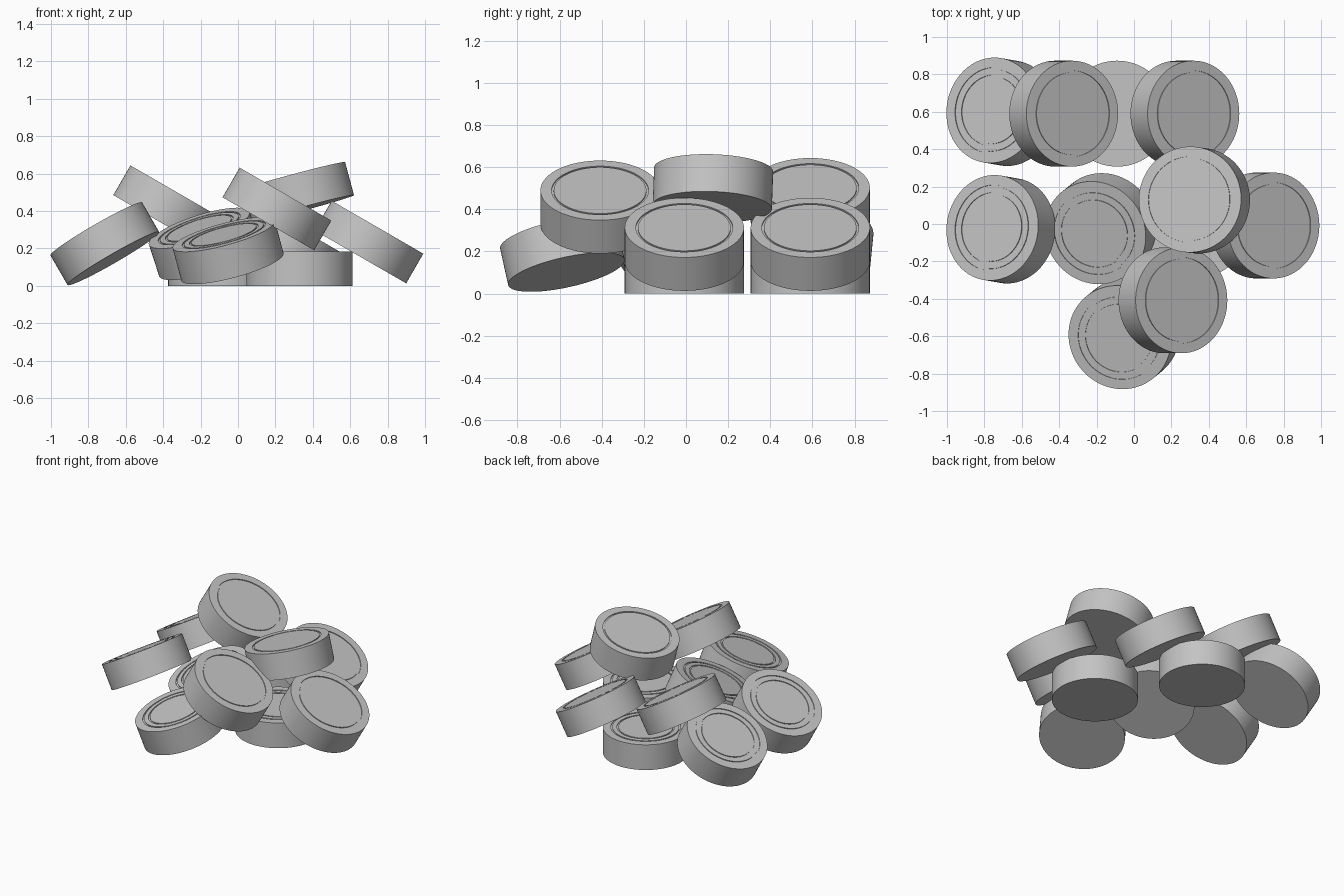
import bpy, bmesh, math
from mathutils import Matrix

if "Cube" in bpy.data.objects:
    bpy.data.objects.remove(bpy.data.objects["Cube"])

R, T = 0.283, 0.183      # disc radius and thickness
SEG = 96
OUTER, INNER = 0.225, 0.185   # groove radii

grey = bpy.data.materials.new("plain grey")
grey.diffuse_color = (0.55, 0.55, 0.55, 1)
grey.use_nodes = True
grey.node_tree.nodes["Principled BSDF"].inputs["Base Color"].default_value = grey.diffuse_color


def disc(name, loc, rx, ry, grooves):
    """Lathe a flat disc with thin ring grooves cut into its top face."""
    h, w, d = T / 2, 0.005, 0.006
    prof = [(0, -h), (R, -h), (R, h)]
    for g in grooves:
        prof += [(g + w, h), (g + w, h - d), (g - w, h - d), (g - w, h)]
    prof.append((0, h))
    bm = bmesh.new()
    vs = [bm.verts.new((r, 0, z)) for r, z in prof]
    es = [bm.edges.new(p) for p in zip(vs, vs[1:])]
    bmesh.ops.spin(bm, geom=vs + es, cent=(0, 0, 0), axis=(0, 0, 1),
                   angle=math.tau, steps=SEG, use_duplicate=False)
    bmesh.ops.remove_doubles(bm, verts=bm.verts, dist=1e-5)
    bmesh.ops.recalc_face_normals(bm, faces=bm.faces)
    me = bpy.data.meshes.new(name)
    bm.to_mesh(me)
    bm.free()
    me.materials.append(grey)
    ob = bpy.data.objects.new(name, me)
    bpy.context.collection.objects.link(ob)
    ob.location = loc
    ob.rotation_euler = (math.radians(rx), math.radians(ry), 0)
    bpy.ops.object.select_all(action='DESELECT')
    ob.select_set(True)
    bpy.context.view_layer.objects.active = ob
    bpy.ops.object.shade_smooth_by_angle(angle=math.radians(30))


TWO, ONE = (OUTER, INNER), (OUTER,)

# lower pieces with two rings: lying flat or leaning left
disc("flat_disc_back", (-0.09, 0.59, T / 2), 0, 0, TWO)
disc("flat_disc_middle", (0.329, -0.008, T / 2), 0, 0, TWO)
disc("leaning_disc_back_left", (-0.712, 0.60, 0.225), -5, -30, TWO)
disc("leaning_disc_left", (-0.712, -0.028, 0.225), -5, -30, TWO)
disc("leaning_disc_centre", (-0.18, -0.025, 0.224), 14, -18, TWO)
disc("leaning_disc_front", (-0.053, -0.587, 0.188), 12, -15, TWO)

# pieces with one ring: leaning right, and the topmost one
disc("upper_disc_back_left", (-0.376, 0.59, 0.423), 0, 30, ONE)
disc("upper_disc_back_right", (0.272, 0.59, 0.234), 0, 30, ONE)
disc("upper_disc_right", (0.70, -0.008, 0.234), 0, 30, ONE)
disc("upper_disc_front", (0.208, -0.408, 0.411), 0, 30, ONE)
disc("top_disc", (0.323, 0.128, 0.50), -2, -15, ONE)
